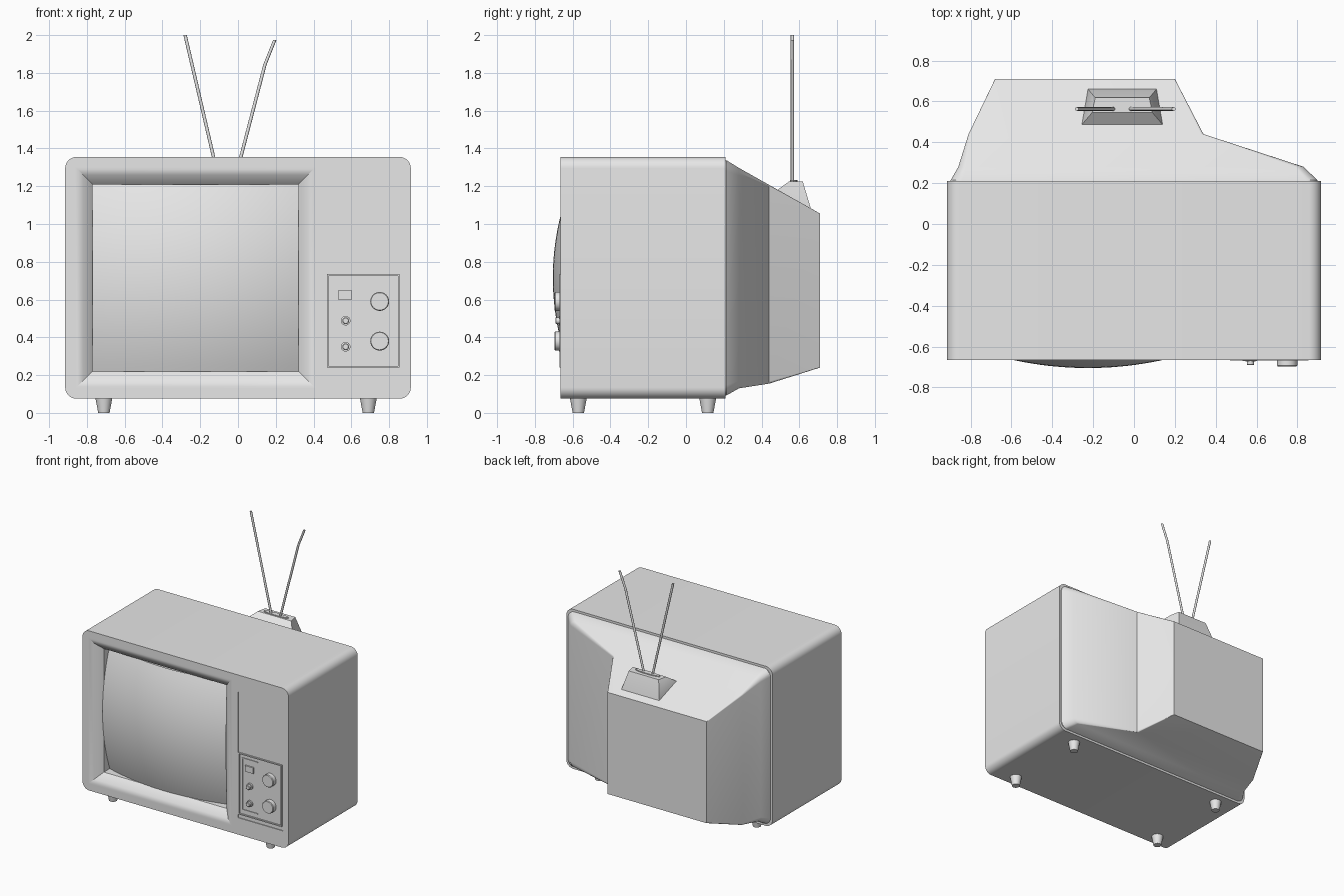
import bpy, bmesh
from math import pi, cos, sin, radians

cube = bpy.data.objects.get("Cube")
if cube:
    bpy.data.objects.remove(cube, do_unlink=True)

grey = bpy.data.materials.new("plain grey")
grey.use_nodes = True
grey.diffuse_color = (0.8, 0.8, 0.8, 1)
grey.node_tree.nodes["Principled BSDF"].inputs["Base Color"].default_value = (0.8, 0.8, 0.8, 1)


def finish(name, bm, angle=35):
    """Make an object whose edges are smooth below the given angle."""
    bmesh.ops.recalc_face_normals(bm, faces=bm.faces[:])
    bm.normal_update()
    for f in bm.faces:
        f.smooth = True
    for e in bm.edges:
        e.smooth = len(e.link_faces) == 2 and e.calc_face_angle() < radians(angle)
    mesh = bpy.data.meshes.new(name)
    bm.to_mesh(mesh)
    bm.free()
    mesh.materials.append(grey)
    bpy.context.collection.objects.link(bpy.data.objects.new(name, mesh))


def skin(bm, verts, rings, caps):
    """Join equal-length rings with faces, sharing coincident points."""
    def point(p):
        key = tuple(round(c, 5) for c in p)
        if key not in verts:
            verts[key] = bm.verts.new(p)
        return verts[key]

    def face(corners):
        unique = list(dict.fromkeys(corners))
        if len(unique) > 2:
            bm.faces.new(unique)

    rows = [[point(p) for p in ring] for ring in rings]
    for a, b in zip(rows, rows[1:]):
        for i in range(len(a)):
            face((a[i - 1], a[i], b[i], b[i - 1]))
    for k in caps:
        face(rows[k])


def loft(name, rings):
    bm = bmesh.new()
    skin(bm, {}, rings, (0, -1))
    finish(name, bm)


def rect(y, x0, x1, z0, z1, r_left=0.0, r_right=0.0, inset=0.0):
    """Rectangle at depth y with a corner radius for its low-x and high-x ends."""
    x0, x1, z0, z1 = x0 + inset, x1 - inset, z0 + inset, z1 - inset
    corners = [(x1 - r_right, z1 - r_right, r_right), (x0 + r_left, z1 - r_left, r_left),
               (x0 + r_left, z0 + r_left, r_left), (x1 - r_right, z0 + r_right, r_right)]
    pts = []
    for k, (cx, cz, r) in enumerate(corners):
        for i in range(9):
            a = (k + i / 8) * pi / 2
            pts.append((cx + r * cos(a), y, cz + r * sin(a)))
    return pts


def box(name, y0, y1, *sides):
    loft(name, [rect(y0, *sides), rect(y1, *sides)])


def circle(x, y, z, r, upright, n=24):
    """Circle about the z axis when upright, otherwise about the y axis."""
    ring = []
    for i in range(n):
        c, s = r * cos(2 * pi * i / n), r * sin(2 * pi * i / n)
        ring.append((x + c, y + s, z) if upright else (x + c, y, z + s))
    return ring


FRONT = -0.665
LEFT, RIGHT, LOW, HIGH, R = -0.915, 0.915, 0.075, 1.355, 0.06
DIVIDE = 0.43

# Cabinet: outer shell, then the screen recess and the shallow panel recess
bm, verts = bmesh.new(), {}
skin(bm, verts, [rect(y, LEFT, RIGHT, LOW, HIGH, R, R) for y in (FRONT, 0.21)], (-1,))
mouth = (-0.85, 0.40, 0.14, 1.29)
steps = [(FRONT, -0.012), (FRONT, 0), (-0.652, 0.03), (-0.60, 0.08), (-0.48, 0.08)]
skin(bm, verts, [rect(FRONT, LEFT, DIVIDE, LOW, HIGH, R, 0)]
     + [rect(y, *mouth, inset=i) for y, i in steps], (-1,))
skin(bm, verts, [rect(FRONT, DIVIDE, RIGHT, LOW, HIGH, 0, R)]
     + [rect(y, 0.465, 0.865, 0.21, 1.22) for y in (FRONT, FRONT + 0.006)], (-1,))
finish("cabinet", bm, 30)

# Bulging screen
bm = bmesh.new()
bmesh.ops.create_grid(bm, x_segments=28, y_segments=28, size=1)
for v in bm.verts:
    u, w = v.co.x, v.co.y
    v.co = (-0.225 + 0.545 * u, -0.705 + 0.087 * u * u + 0.092 * w * w, 0.715 + 0.495 * w)
bmesh.ops.reverse_faces(bm, faces=[f for f in bm.faces if f.normal.y > 0])
finish("screen", bm)

# Tapered rear housing
loft("rear_housing", [
    rect(0.19, -0.897, 0.897, 0.093, 1.337, 0.055, 0.055),
    rect(0.215, -0.897, 0.897, 0.093, 1.337, 0.055, 0.055),
    rect(0.28, -0.86, 0.83, 0.13, 1.297, 0.04, 0.04),
    rect(0.44, -0.81, 0.34, 0.155, 1.207, 0.012, 0.012),
    rect(0.71, -0.68, 0.20, 0.24, 1.055, 0.004, 0.004)])


# Control panel: border, bracket lines and button
def bars(name, y0, y1, x0, x1, z0, z1, t, sides):
    spans = {"left": (x0, x0 + t, z0, z1), "right": (x1 - t, x1, z0, z1),
             "bottom": (x0, x1, z0, z0 + t), "top": (x0, x1, z1 - t, z1)}
    for side in sides:
        box(name + "_" + side, y0, y1, *spans[side])


bars("control_border", FRONT - 0.004, FRONT + 0.01, 0.47, 0.855, 0.24, 0.735, 0.009,
     ("left", "right", "bottom", "top"))
bars("control_bracket", FRONT + 0.001, FRONT + 0.01, 0.497, 0.64, 0.28, 0.70, 0.007,
     ("left", "bottom", "top"))
box("control_button", FRONT - 0.006, FRONT + 0.01, 0.53, 0.603, 0.60, 0.648)

# Knobs
for label, z in (("upper", 0.59), ("lower", 0.38)):
    loft(label + "_dial", [circle(0.75, y, z, r, False, 32) for y, r in
                           ((-0.655, 0.05), (-0.692, 0.05), (-0.697, 0.046))])
for label, z in (("upper", 0.488), ("lower", 0.35)):
    loft(label + "_small_knob", [circle(0.57, y, z, r, False) for y, r in
                                 ((-0.655, 0.025), (-0.672, 0.025), (-0.673, 0.018),
                                  (-0.688, 0.018), (-0.691, 0.014))])

# Feet
for side, x in (("right", -0.71), ("left", 0.69)):
    for end, y in (("front", -0.57), ("back", 0.115)):
        loft(end + "_" + side + "_foot", [circle(x, y, 0, 0.03, True),
                                          circle(x, y, 0.085, 0.046, True)])

# Aerial base, sitting on the sloping top
loft("aerial_base", [
    [(-0.255, 0.487, 1.16), (0.14, 0.487, 1.16), (0.11, 0.662, 1.07), (-0.225, 0.662, 1.07)],
    [(-0.255, 0.487, 1.182), (0.14, 0.487, 1.182), (0.11, 0.66, 1.085), (-0.225, 0.66, 1.085)],
    [(-0.205, 0.545, 1.225), (0.09, 0.545, 1.225), (0.075, 0.618, 1.225), (-0.19, 0.618, 1.225)]])
oval = [(-0.06 + 5.5 * x, 0.57 + y) for x, y, _ in circle(0, 0, 0, 0.02, True)]
loft("aerial_socket", [[(x, y, z) for x, y in oval] for z in (1.215, 1.232)])

# Aerial rods
rods = {"right_rod": [(-0.098, 1.22), (-0.28, 2.0)],
        "left_rod": [(-0.02, 1.22), (0.143, 1.845), (0.195, 1.975)]}
for name, path in rods.items():
    loft(name, [circle(x, 0.563, z, 0.009, True, 12) for x, z in path])
